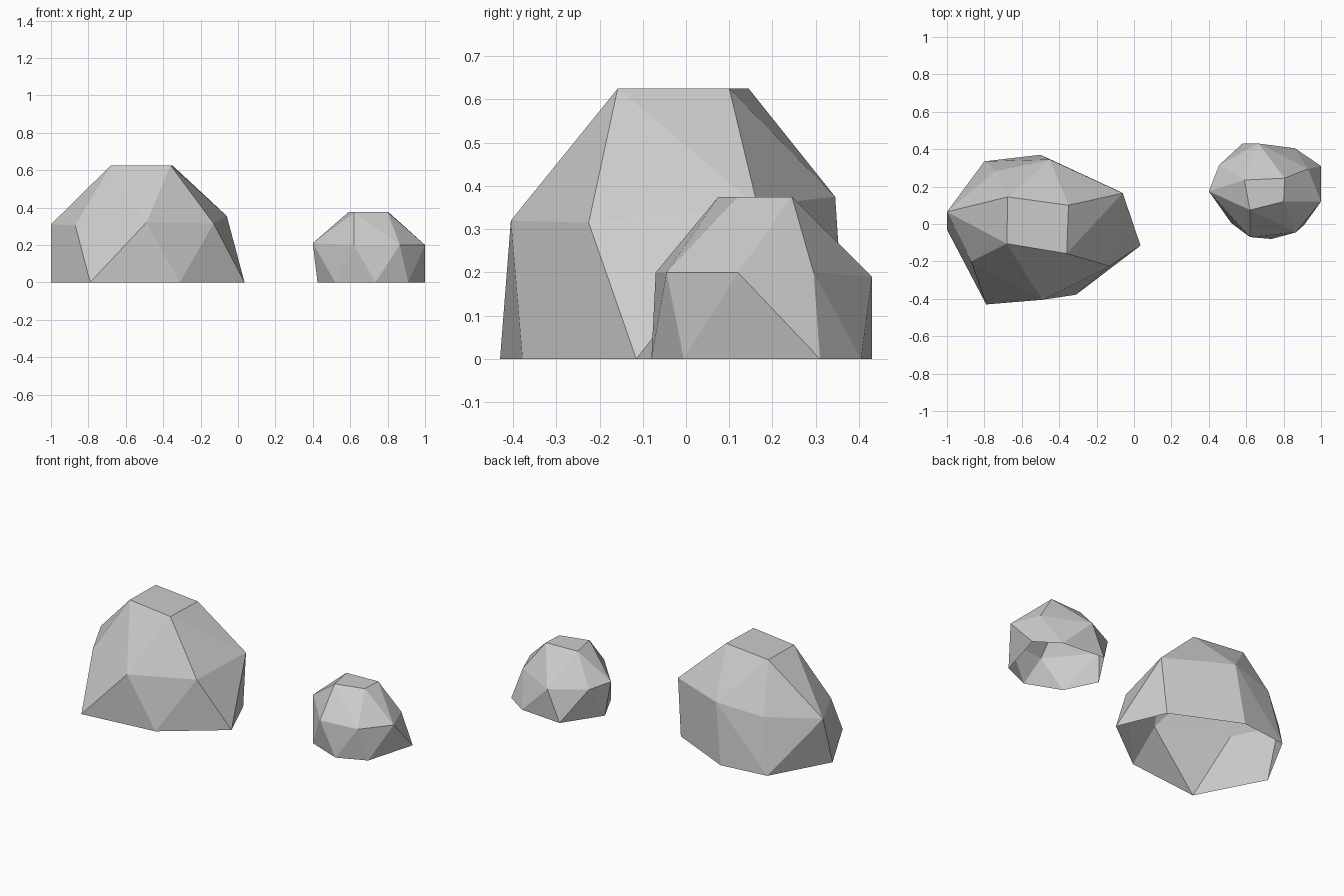
import bpy
import bmesh

if "Cube" in bpy.data.objects:
    bpy.data.objects.remove(bpy.data.objects["Cube"], do_unlink=True)

# Stone colour
stone = bpy.data.materials.new("grey_stone")
stone.use_nodes = True
colour = (0.6, 0.6, 0.6, 1)
stone.diffuse_color = colour
bsdf = stone.node_tree.nodes["Principled BSDF"]
bsdf.inputs["Base Color"].default_value = colour
bsdf.inputs["Roughness"].default_value = 0.9


def make_rock(name, height, top, shoulder, base):
    """Flat-faceted boulder: hull around three outlines, open underneath."""
    points = [(x, y, height) for x, y in top]
    points += shoulder
    points += [(x, y, 0) for x, y in base]

    bm = bmesh.new()
    verts = [bm.verts.new(p) for p in points]
    result = bmesh.ops.convex_hull(bm, input=verts)
    loose = {g for g in result["geom_interior"] + result["geom_unused"]
             if isinstance(g, bmesh.types.BMVert)}
    bmesh.ops.delete(bm, geom=list(loose), context="VERTS")
    bmesh.ops.recalc_face_normals(bm, faces=bm.faces[:])

    # Open the underside
    under = [f for f in bm.faces if all(v.co.z < 0.001 for v in f.verts)]
    bmesh.ops.delete(bm, geom=under, context="FACES")
    # Merge the flat cap into one face
    cap = [f for f in bm.faces if all(v.co.z > height - 0.001 for v in f.verts)]
    if len(cap) > 1:
        bmesh.ops.dissolve_faces(bm, faces=cap)

    mesh = bpy.data.meshes.new(name)
    bm.to_mesh(mesh)
    bm.free()
    mesh.materials.append(stone)
    rock = bpy.data.objects.new(name, mesh)
    bpy.context.collection.objects.link(rock)
    return rock


# Large boulder
make_rock(
    "large_rock", 0.625,
    top=[(-.68, -.105), (-.675, .145), (-.35, .1), (-.36, -.158)],
    shoulder=[(-.06, .165, .355), (-.45, .345, .375), (-.74, .285, .335),
              (-1, .065, .31), (-.87, -.2, .305), (-.49, -.405, .32),
              (-.13, -.225, .315)],
    base=[(-.09, .18), (-.5, .37), (-.8, .335), (-1, -.03),
          (-.79, -.43), (-.31, -.378), (.035, -.115)])

# Small boulder
make_rock(
    "small_rock", 0.375,
    top=[(.59, .235), (.805, .245), (.8, .12), (.62, .075)],
    shoulder=[(.4, .175, .21), (.62, -.07, .2), (.865, -.045, .2),
              (1, .12, .2), (.93, .295, .2), (.665, .43, .19),
              (.455, .315, .2)],
    base=[(.425, .2), (.52, .005), (.735, -.08), (.91, -.005),
          (1, .31), (.86, .405), (.58, .43)])
